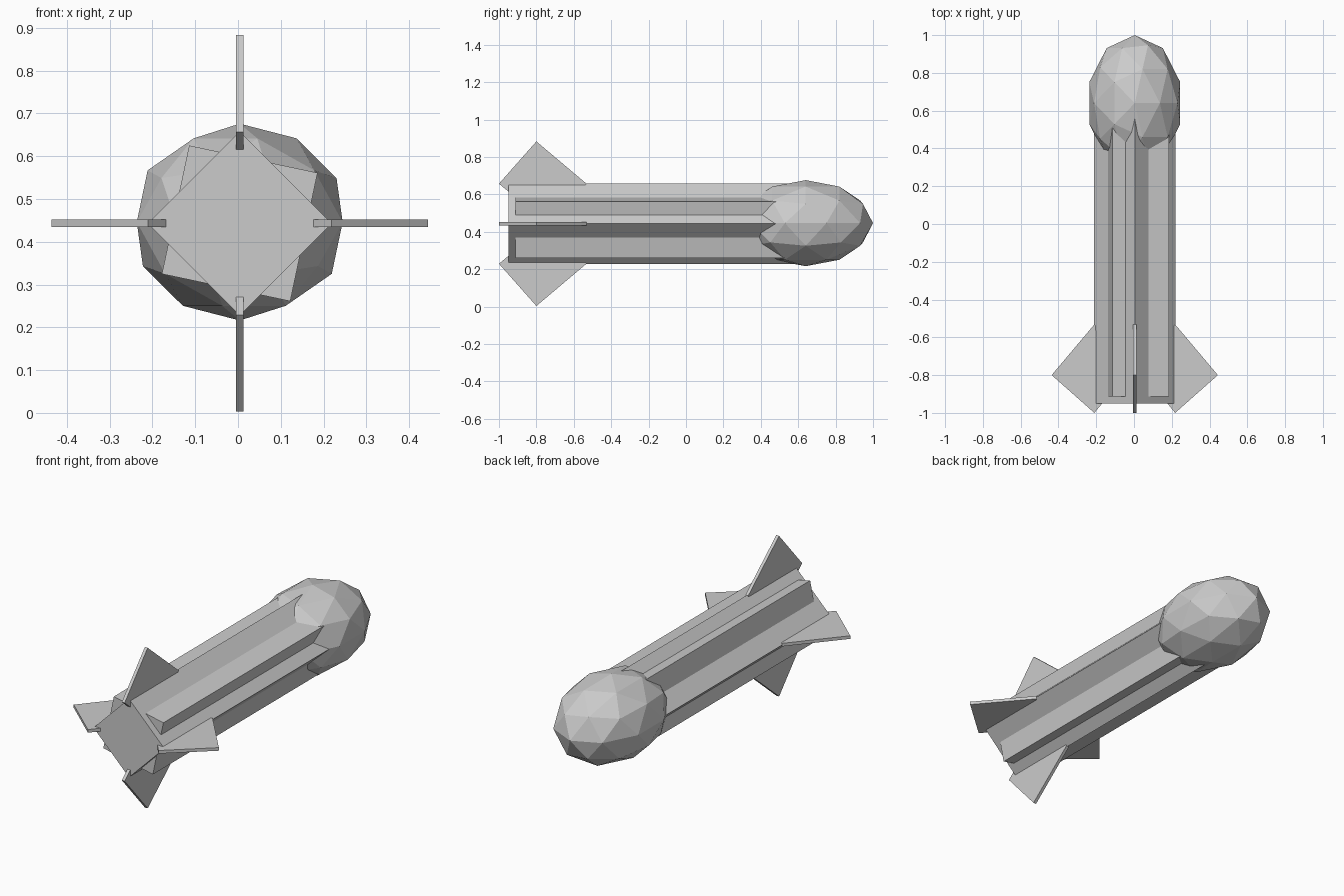
import bpy
import bmesh
from math import radians, pi
from mathutils import Matrix, Vector

if "Cube" in bpy.data.objects:
    bpy.data.objects.remove(bpy.data.objects["Cube"])

AXIS_X, AXIS_Z = 0.004, 0.443

grey = bpy.data.materials.new("light grey")
grey.use_nodes = True
colour = (0.6, 0.6, 0.6, 1)
grey.diffuse_color = colour
grey.node_tree.nodes["Principled BSDF"].inputs["Base Color"].default_value = colour


def finish(obj, name):
    obj.name = name
    obj.data.materials.append(grey)


def square_tube(name, radius, back, front, twist):
    """Four-sided bar along y, twisted about its own axis."""
    bpy.ops.mesh.primitive_cylinder_add(
        vertices=4, radius=radius, depth=front - back,
        location=(AXIS_X, (front + back) / 2, AXIS_Z),
        rotation=(pi / 2, radians(twist), 0))
    finish(bpy.context.object, name)


def fin(name, angle, thickness=0.017):
    """Slanted plate whose inner corner is buried in the body."""
    outline = [(-0.80, 0.44), (-1.0, 0.214), (-0.73, -0.01), (-0.532, 0.214)]
    bm = bmesh.new()
    face = bm.faces.new([bm.verts.new((-thickness / 2, y, r)) for y, r in outline])
    side = bmesh.ops.extrude_face_region(bm, geom=[face])["geom"]
    moved = [v for v in side if isinstance(v, bmesh.types.BMVert)]
    bmesh.ops.translate(bm, vec=Vector((thickness, 0, 0)), verts=moved)
    bmesh.ops.recalc_face_normals(bm, faces=bm.faces)
    bm.transform(Matrix.Translation((AXIS_X, 0, AXIS_Z)) @ Matrix.Rotation(radians(angle), 4, "Y"))
    mesh = bpy.data.meshes.new(name)
    bm.to_mesh(mesh)
    bm.free()
    obj = bpy.data.objects.new(name, mesh)
    bpy.context.collection.objects.link(obj)
    finish(obj, name)


# Body: two square bars, the second twisted so its corners form ridges
square_tube("body", 0.215, -0.95, 0.6, 0)
square_tube("body_ridges", 0.217, -0.912, 0.6, -33)

# Faceted nose
bpy.ops.mesh.primitive_ico_sphere_add(subdivisions=2, radius=1, location=(AXIS_X, 0.64, 0.446))
bpy.context.object.scale = (0.253, 0.36, 0.23)
finish(bpy.context.object, "nose")

# Tail fins
for fin_name, turn in (("top_fin", 0), ("left_fin", 90), ("bottom_fin", 180), ("right_fin", 270)):
    fin(fin_name, turn)
